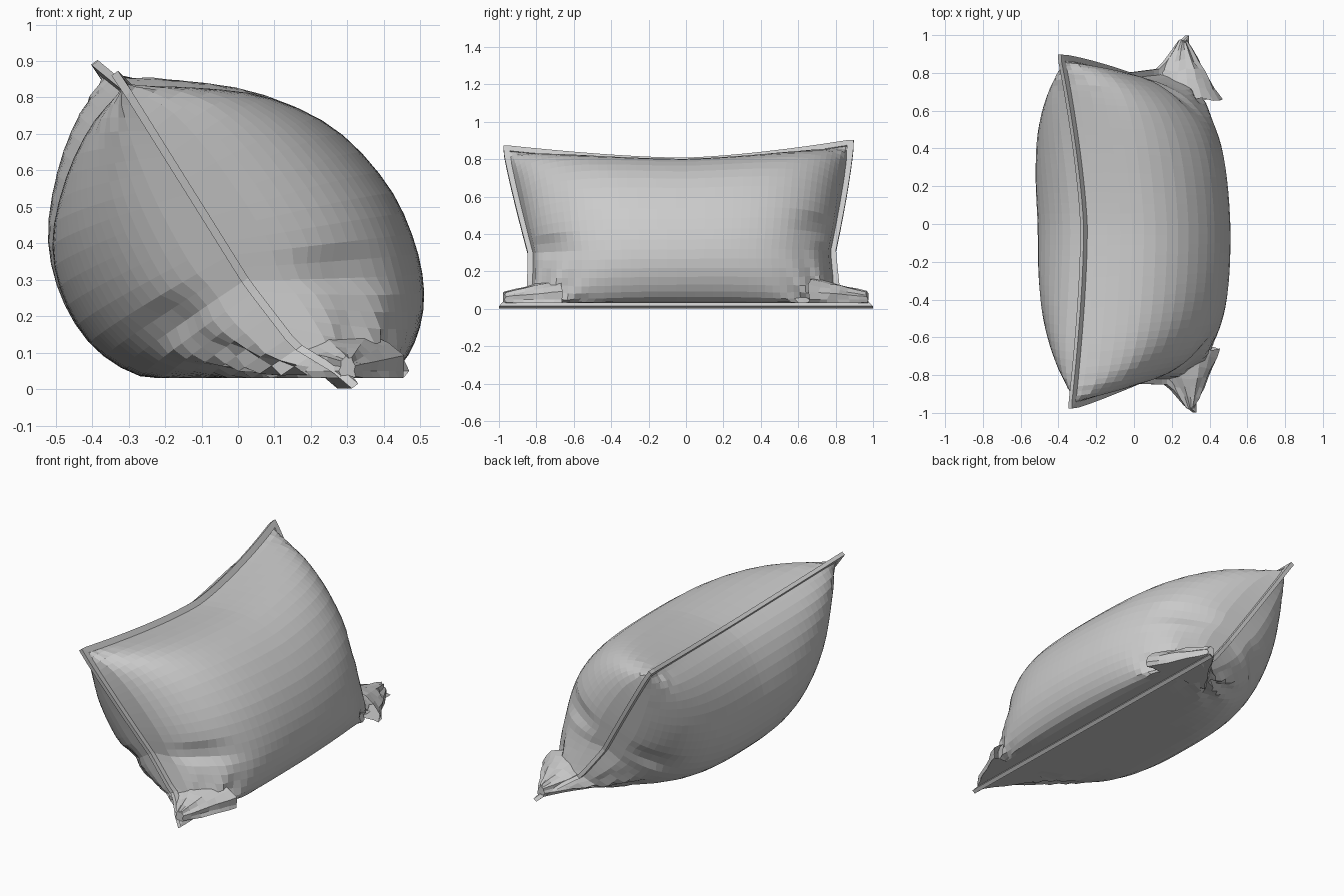
import bpy, bmesh, math, random
from mathutils import Vector

cube = bpy.data.objects.get("Cube")
if cube:
    bpy.data.objects.remove(cube, do_unlink=True)
random.seed(4)

FLOOR = 0.03
NU, NV = 44, 26

fabric = bpy.data.materials.new("grey fabric")
fabric.use_nodes = True
grey = (0.6, 0.6, 0.6, 1)
fabric.diffuse_color = grey
fabric.node_tree.nodes["Principled BSDF"].inputs["Base Color"].default_value = grey

# Middle cross-section (x, z), from the top seam to the bottom seam
UPPER = [(-.26, .78), (-.08, .8), (.1, .79), (.27, .71), (.41, .56), (.485, .4),
         (.51, .25), (.48, .12), (.41, .04), (.285, .03)]
LOWER = [(-.26, .78), (-.375, .71), (-.465, .58), (-.51, .41), (-.48, .25), (-.39, .11),
         (-.25, .03), (-.08, .03), (.1, .03), (.285, .03)]


def curve(points, t):
    """Catmull-Rom point at t in 0..1."""
    p = [Vector((x, 0, z)) for x, z in points]
    i = min(int(t * (len(p) - 1)), len(p) - 2)
    k = t * (len(p) - 1) - i
    a, b, c, d = p[max(i - 1, 0)], p[i], p[i + 1], p[min(i + 2, len(p) - 1)]
    return 0.5 * (2 * b + (c - a) * k + (2 * a - 5 * b + 4 * c - d) * k * k
                  + (3 * b - a - 3 * c + d) * k ** 3)


def bump(x, centre, width):
    return math.exp(-((x - centre) / width) ** 2)


def seam_sheet(u, v):
    """Middle sheet of the cushion: u runs front to back, v top to bottom."""
    e = abs(u) ** 1.5
    top = Vector((-.26 - .09 * e - .028 * u, .91 * u - .04 * u * u, .78 + .08 * e + .015 * u))
    bottom = Vector((.285 - .02 * u, .972 * u, FLOOR))
    p = top.lerp(bottom, v)
    # Ends drawn in towards a kink above the lower corners
    depth = .15 if u < 0 else .17
    p.y *= 1 - depth * min(1, v / .62) ** 1.1 * min(1, (1 - v) * 7)
    sag = .045 * u * u * min(1, v * 1.6) * min(1, (1 - v) * 6)
    return p - Vector((sag, 0, sag))


def folds(u, v):
    """Creases fanning from the lower corners and pinched across the ends."""
    a, b = 1 - abs(u), 1 - v
    r = math.hypot(a, b)
    fan = .022 * math.sin(15 * math.atan2(b, a) + 2 * u) * bump(r, .2, .15)
    pinch = -.045 * bump(v, .6 if u < 0 else .52, .04) * bump(a, .1, .13)
    crumple = random.uniform(-.012, .012) * bump(r, .05, .2)
    tuck = random.uniform(-.008, .008) * bump(math.hypot(a, v), .05, .12)
    return fan + pinch + crumple + tuck


def cushion_point(u, v, section, power, corner):
    base = seam_sheet(u, v)
    middle = Vector((-.26, 0, .78)).lerp(Vector((.285, 0, FLOOR)), v)
    offset = curve(section, v) - middle
    # Panels stay fuller towards the top and bottom corners
    full = max(0, 1 - abs(u) ** (power + corner * abs(2 * v - 1) ** 3)) ** .5
    p = base + offset * full
    if 0 < v < 1 and abs(u) < 1:
        p += offset.normalized() * folds(u, v) * min(1, full * 2)
    p.z = max(p.z, FLOOR)
    return p


def make_object(name, bm):
    bmesh.ops.remove_doubles(bm, verts=bm.verts, dist=.0005)
    bmesh.ops.recalc_face_normals(bm, faces=bm.faces)
    mesh = bpy.data.meshes.new(name)
    bm.to_mesh(mesh)
    bm.free()
    mesh.materials.append(fabric)
    obj = bpy.data.objects.new(name, mesh)
    bpy.context.collection.objects.link(obj)
    return obj


# Grid stations, closer together near the ends
us = []
for i in range(NU + 1):
    s = 2 * i / NU - 1
    us.append(.35 * s + .65 * math.sin(s * math.pi / 2))
vs = [j / NV for j in range(NV + 1)]

# Stuffed body: two bulging panels joined along the seam
bm = bmesh.new()
for shape in ((UPPER, 4, 10), (LOWER, 2.5, 6)):
    grid = [[bm.verts.new(cushion_point(u, v, *shape)) for v in vs] for u in us]
    for i in range(NU):
        for j in range(NV):
            bm.faces.new((grid[i][j], grid[i + 1][j], grid[i + 1][j + 1], grid[i][j + 1]))
make_object("cushion_body", bm)


def corner_ear(name, side, tip_x):
    """Crumpled, pleated cone of cloth squashed on the floor at a lower corner."""
    bm = bmesh.new()
    steps, count = 6, 18
    rings = []
    for i in range(steps + 1):
        t = i / steps
        ring = []
        for k in range(count):
            angle = 2 * math.pi * k / count
            pleat = 1 + (.1 if k % 2 else -.1) * t + random.uniform(-.06, .06)
            wide = (.19 * (1 - t) + .022) * pleat
            high = (.12 * (1 - t) + .04 * t) * pleat
            x = .25 + (tip_x - .25) * t + wide * math.cos(angle)
            y = .66 + .31 * t + random.uniform(-.01, .01)
            z = .05 + high * math.sin(angle)
            ring.append(bm.verts.new((x, side * y, max(z, FLOOR))))
        rings.append(ring)
    for low, top in zip(rings, rings[1:]):
        for k in range(count):
            n = (k + 1) % count
            bm.faces.new((low[k], low[n], top[n], top[k]))
    bm.faces.new(rings[-1])
    make_object(name, bm)


corner_ear("front_corner_ear", -1, .3)
corner_ear("back_corner_ear", 1, .26)

# Raised seam strip all the way round the edge
rim = [(u, 0) for u in us] + [(1, v) for v in vs[1:]]
rim += [(u, 1) for u in reversed(us[:-1])] + [(-1, v) for v in reversed(vs[1:-1])]
across = Vector((.8, 0, .6)) * .011
bm = bmesh.new()
rings = []
for u, v in rim:
    p = seam_sheet(u, v)
    out = Vector()
    if abs(u) == 1:
        out.y += u
    if v in (0, 1):
        out += Vector((-.6, 0, .8)) * (1 if v == 0 else -1)
    ring = []
    for reach, side in ((-.008, -1), (.027, -1), (.027, 1), (-.008, 1)):
        q = p + out * reach + across * side
        q.z = max(q.z, 0)
        ring.append(bm.verts.new(q))
    rings.append(ring)
for i, ring in enumerate(rings):
    after = rings[(i + 1) % len(rings)]
    for k in range(4):
        n = (k + 1) % 4
        bm.faces.new((ring[k], ring[n], after[n], after[k]))
make_object("seam_strip", bm)
